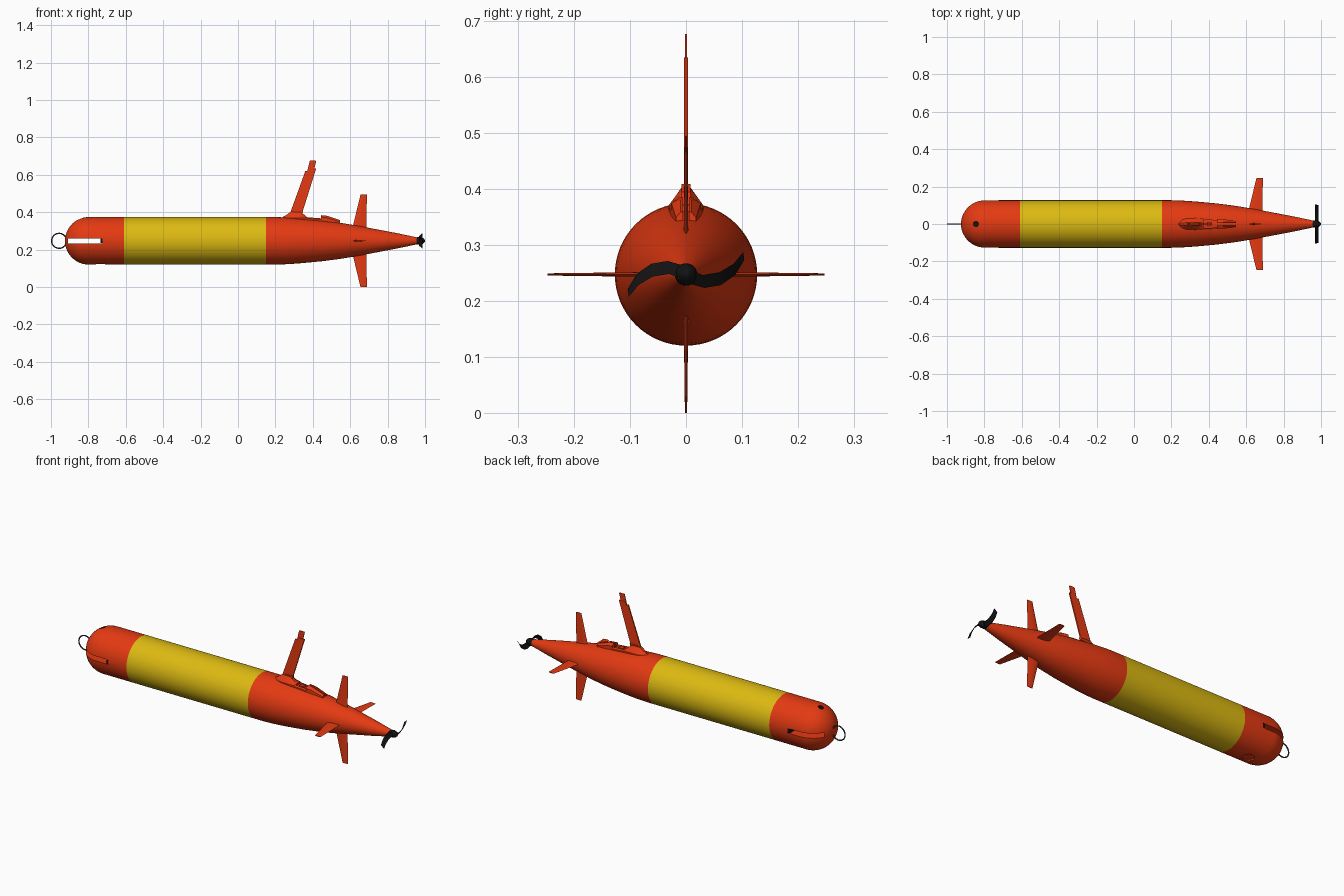
import bpy, bmesh, math
from mathutils import Matrix, Vector

if "Cube" in bpy.data.objects:
    bpy.data.objects.remove(bpy.data.objects["Cube"])

ZC, R = 0.247, 0.127   # hull axis height and radius


def material(name, rgb):
    m = bpy.data.materials.new(name)
    m.diffuse_color = (*rgb, 1)
    m.use_nodes = True
    m.node_tree.nodes["Principled BSDF"].inputs["Base Color"].default_value = m.diffuse_color
    return m


ORANGE = material("orange_red", (0.78, 0.042, 0.006))
YELLOW = material("yellow", (0.72, 0.49, 0.006))
BLACK = material("black", (0.006, 0.006, 0.006))
GREY = material("dark_grey", (0.045, 0.045, 0.045))


def finish(name, bm, mats, smooth=None):
    bmesh.ops.recalc_face_normals(bm, faces=bm.faces)
    me = bpy.data.meshes.new(name)
    bm.to_mesh(me)
    bm.free()
    ob = bpy.data.objects.new(name, me)
    bpy.context.collection.objects.link(ob)
    for m in mats:
        me.materials.append(m)
    if smooth:
        shade(ob, smooth)
    return ob


def shade(ob, angle):
    bpy.ops.object.select_all(action='DESELECT')
    ob.select_set(True)
    bpy.context.view_layer.objects.active = ob
    bpy.ops.object.shade_smooth_by_angle(angle=math.radians(angle))


def loft(rings, bm=None):
    """Skin a list of equal closed rings and cap both ends."""
    bm = bm or bmesh.new()
    vs = [[bm.verts.new(p) for p in r] for r in rings]
    n = len(rings[0])
    for a, b in zip(vs, vs[1:]):
        for i in range(n):
            j = (i + 1) % n
            bm.faces.new((a[i], a[j], b[j], b[i]))
    bm.faces.new(vs[0])
    bm.faces.new(vs[-1])
    return bm


def lathe(profile, seg):
    """Solid of revolution about the hull axis from (x, radius) points."""
    return loft([[(x, r * math.cos(2 * math.pi * i / seg), ZC + r * math.sin(2 * math.pi * i / seg))
                  for i in range(seg)] for x, r in profile])


def prism(outline, t, bm=None):
    """Plate in the xz plane, half thickness t in y."""
    return loft([[(x, s * t, z) for x, z in outline] for s in (-1, 1)], bm)


def box(x0, x1, y0, y1, z0, z1, bm=None):
    return loft([[(x, y0, z0), (x, y1, z0), (x, y1, z1), (x, y0, z1)] for x in (x0, x1)], bm)


def disc(x, r, z0, z1):
    return loft([[(x + r * math.cos(a * math.pi / 12), r * math.sin(a * math.pi / 12), z)
                  for a in range(24)] for z in (z0, z1)])


# Hull: round nose, straight middle, tapered tail
nose = [(-0.798 - R * math.cos(a), R * math.sin(a))
        for a in [math.radians(2 + 88 * i / 14) for i in range(15)]]
tail = [(-0.61, R), (0.15, R), (0.20, R), (0.25, 0.1255), (0.30, 0.1225), (0.35, 0.1185), (0.45, 0.109),
        (0.55, 0.096), (0.65, 0.079), (0.75, 0.060), (0.85, 0.041), (0.96, 0.018)]
bm = lathe(nose + tail, 64)
for f in bm.faces:
    f.material_index = 1 if -0.61 < f.calc_center_median().x < 0.15 else 0
MATS = [ORANGE, YELLOW, BLACK]
hull = finish("hull", bm, MATS)

# Openings: slot through the nose, top port, round recess underneath
cutters = [(box(-0.91, -0.724, -0.2, 0.2, ZC - 0.013, ZC + 0.013), 0),
           (disc(-0.845, 0.014, ZC + 0.085, ZC + 0.2), 2),
           (disc(-0.735, 0.032, ZC - 0.2, ZC - 0.119), 0)]
for cut_bm, index in cutters:
    for f in cut_bm.faces:
        f.material_index = index
    cutter = finish("cutter", cut_bm, MATS)
    cutter.hide_render = True
    mod = hull.modifiers.new("cut", 'BOOLEAN')
    mod.operation, mod.solver, mod.object = 'DIFFERENCE', 'EXACT', cutter
    bpy.context.view_layer.objects.active = hull
    bpy.ops.object.modifier_apply(modifier=mod.name)
    bpy.data.objects.remove(cutter)
shade(hull, 30)

# Dark block closing the rear of the nose slot
finish("slot_end", box(-0.736, -0.723, -0.124, 0.124, ZC - 0.0125, ZC + 0.0125), [BLACK])

# Towing ring on the nose
bpy.ops.mesh.primitive_torus_add(location=(-0.9565, 0, ZC), rotation=(math.pi / 2, 0, 0), major_radius=0.040,
                                 minor_radius=0.0035, major_segments=40, minor_segments=8)
ring = bpy.context.object
ring.name = "tow_ring"
ring.data.materials.append(GREY)
shade(ring, 60)


# Four tail fins with a lens-shaped section
def fin_section(lead, trail, t, h):
    pts = []
    for s in (1, -1):
        for i in range(6):
            u = i / 6 if s > 0 else 1 - i / 6
            pts.append((lead + (trail - lead) * u, s * t * math.sin(math.pi * u ** 0.7), h))
    return pts


for k, name in enumerate(("top_fin", "left_fin", "bottom_fin", "right_fin")):
    bm = loft([fin_section(0.610, 0.686, 0.0045, 0.06), fin_section(0.617, 0.687, 0.004, 0.09),
               fin_section(0.655, 0.689, 0.002, 0.247)])
    bm.transform(Matrix.Translation((0, 0, ZC)) @ Matrix.Rotation(k * math.pi / 2, 4, 'X'))
    finish(name, bm, [ORANGE], 40)

# Mast fairing: ridged pod under the mast
pod = [(0.235, 0.006, 0.372), (0.258, 0.022, 0.385), (0.283, 0.030, 0.403),
       (0.335, 0.031, 0.402), (0.350, 0.031, 0.390), (0.372, 0.030, 0.372)]
finish("mast_fairing", loft([[(x, -w, 0.345), (x, -w, min(z - 0.002, 0.370)), (x, -w * 0.25, z),
                              (x, w * 0.25, z), (x, w, min(z - 0.002, 0.370)), (x, w, 0.345)]
                             for x, w, z in pod]), [ORANGE], 25)

# Cradle behind the mast: two side rails and a split wedge
bm = bmesh.new()
for s in (-1, 1):
    loft([[(x, s * y0, 0.33), (x, s * y1, 0.33), (x, s * y1, z - 0.006), (x, s * y0, z)]
          for x, y0, y1, z in ((0.365, 0.022, 0.030, 0.373), (0.45, 0.019, 0.027, 0.367))], bm)
    loft([[(x, s * 0.005, 0.32), (x, s * w, 0.32), (x, s * w, z - 0.010), (x, s * 0.010, z), (x, s * 0.005, z)]
          for x, w, z in ((0.445, 0.027, 0.384), (0.475, 0.025, 0.381), (0.545, 0.018, 0.358))], bm)
box(0.39, 0.415, -0.012, 0.012, 0.34, 0.370, bm)
finish("mast_cradle", bm, [ORANGE])

# Raked mast with hinge block, clamp and thin antenna tip
finish("mast", prism([(0.275, 0.385), (0.340, 0.385), (0.418, 0.634), (0.376, 0.634), (0.372, 0.618),
                      (0.360, 0.622), (0.352, 0.598)], 0.0035), [ORANGE])
finish("mast_hinge", prism([(0.290, 0.39), (0.345, 0.39), (0.347, 0.408), (0.297, 0.408)], 0.008), [ORANGE])
finish("antenna_tip", prism([(0.368, 0.61), (0.402, 0.61), (0.418, 0.672), (0.414, 0.676), (0.384, 0.676)],
                            0.0014), [ORANGE])

# Propeller hub
finish("propeller_hub", lathe([(0.955, 0.019), (0.975, 0.020), (0.988, 0.016), (0.997, 0.008), (1.0, 0.002)], 24),
       [BLACK], 40)

# Two swept blades: upper edge and lower edge points (y, z from the axis)
upper = [(0.008, 0.008), (0.030, -0.001), (0.060, 0.004), (0.085, 0.019), (0.102, 0.040)]
lower = [(0.005, -0.016), (0.033, -0.024), (0.062, -0.019), (0.088, -0.001), (0.104, 0.026)]
bm = bmesh.new()
for s in (1, -1):
    loft([[(0.984, s * a[0], ZC + s * a[1]), (0.987, s * a[0], ZC + s * a[1]),
           (0.971, s * b[0], ZC + s * b[1]), (0.968, s * b[0], ZC + s * b[1])]
          for a, b in zip(upper, lower)], bm)
finish("propeller_blades", bm, [BLACK], 40)
